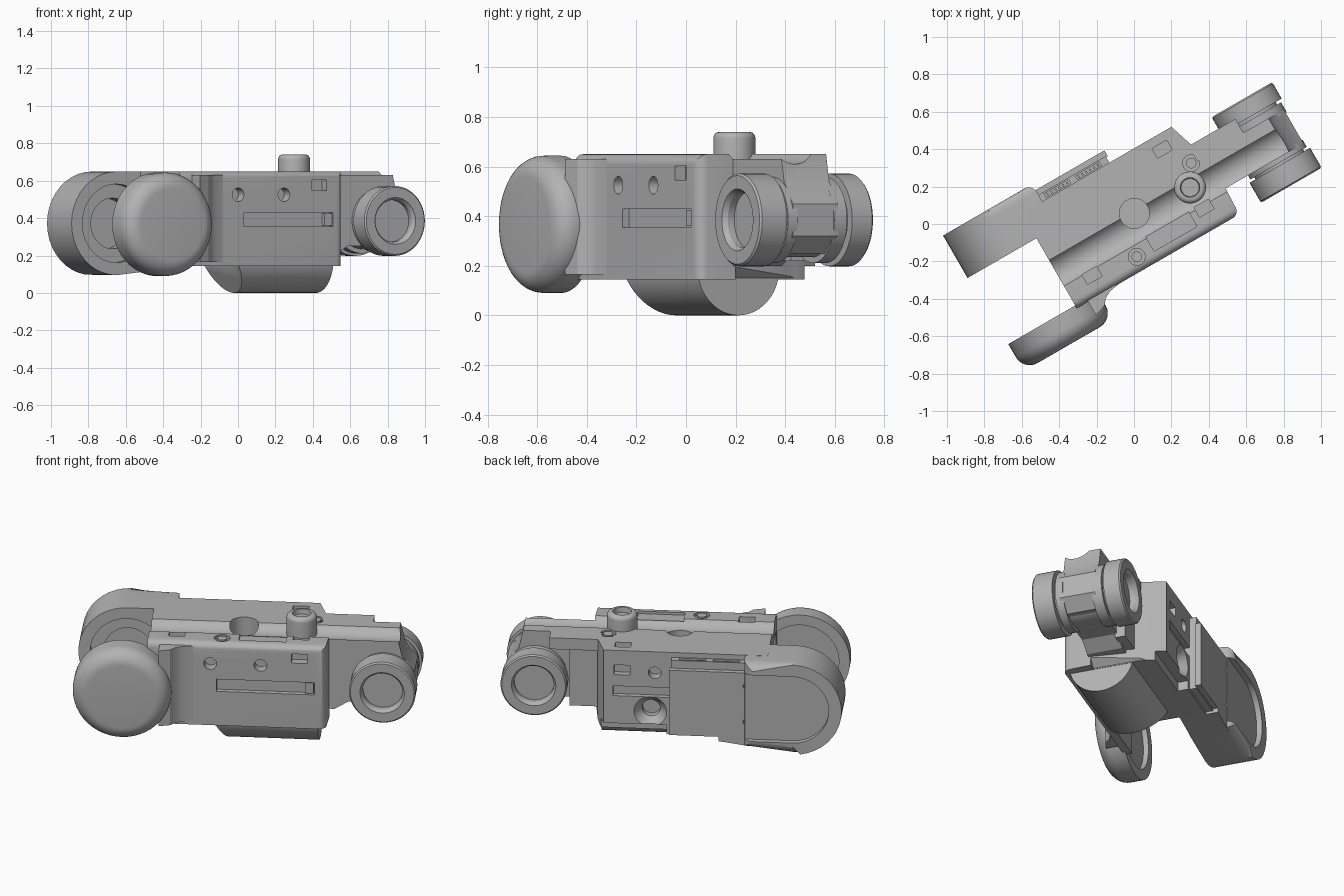
import bpy, bmesh, math
from mathutils import Matrix

cube = bpy.data.objects.get("Cube")
if cube:
    bpy.data.objects.remove(cube, do_unlink=True)

grey = bpy.data.materials.new("plain grey")
grey.use_nodes = True
colour = (0.45, 0.45, 0.45, 1)
grey.diffuse_color = colour
grey.node_tree.nodes["Principled BSDF"].inputs["Base Color"].default_value = colour

TOP, BASE = 0.65, 0.145
FRONT, BACK = -0.237, 0.35
POD_U, POD_Z, POD_R = -0.638, 0.372, 0.277
WHEEL_U, WHEEL_Z, WHEEL_R = 0.832, 0.385, 0.187
parts = []


def to_axis(axis, a, b, h):
    """Put profile coordinates a, b and height h along the chosen axis."""
    return {"x": (h, a, b), "y": (a, h, b), "z": (a, b, h)}[axis]


def finish(name, bm, cutter=False):
    bmesh.ops.recalc_face_normals(bm, faces=bm.faces[:])
    mesh = bpy.data.meshes.new(name)
    bm.to_mesh(mesh)
    bm.free()
    obj = bpy.data.objects.new(name, mesh)
    bpy.context.collection.objects.link(obj)
    if cutter:
        obj.hide_render = True
    else:
        mesh.materials.append(grey)
        parts.append(obj)
    return obj


def prism(name, points, low, high, axis, cutter=False, bevel=0, rule=None):
    """Extrude an outline, rounding the edges whose ends all obey the rule."""
    bm = bmesh.new()
    ends = [[bm.verts.new(to_axis(axis, a, b, h)) for a, b in points] for h in (low, high)]
    for ring in ends:
        bm.faces.new(ring)
    count = len(points)
    for i in range(count):
        j = (i + 1) % count
        bm.faces.new((ends[0][i], ends[0][j], ends[1][j], ends[1][i]))
    if bevel:
        edges = [e for e in bm.edges if all(rule(v.co) for v in e.verts)]
        bmesh.ops.bevel(bm, geom=edges, offset=bevel, segments=5, profile=0.5, affect="EDGES")
    return finish(name, bm, cutter)


def box(name, x, y, z, cutter=False):
    return prism(name, [(x[0], y[0]), (x[1], y[0]), (x[1], y[1]), (x[0], y[1])], *z, "z", cutter)


def turned(name, profile, a, b, axis, cutter=False, steps=48):
    """Revolve (radius, height) points about an axis through a, b."""
    bm = bmesh.new()
    rings = []
    for r, h in profile:
        if r == 0:
            rings.append([bm.verts.new(to_axis(axis, a, b, h))] * steps)
            continue
        angles = [math.tau * i / steps for i in range(steps)]
        rings.append([bm.verts.new(to_axis(axis, a + r * math.cos(t), b + r * math.sin(t), h)) for t in angles])
    for one, two in zip(rings, rings[1:]):
        for i in range(steps):
            j = (i + 1) % steps
            corners = list(dict.fromkeys((one[i], one[j], two[j], two[i])))
            bm.faces.new(corners)
    return finish(name, bm, cutter)


def disc(name, r, low, high, a, b, axis, cutter=False):
    return turned(name, [(0, low), (r, low), (r, high), (0, high)], a, b, axis, cutter)


def arc(a, b, r, start, end, steps=20):
    angles = [math.radians(start + (end - start) * i / steps) for i in range(steps + 1)]
    return [(a + r * math.cos(t), b + r * math.sin(t)) for t in angles]


def cut(obj, cutters):
    for c in cutters:
        mod = obj.modifiers.new("cut", "BOOLEAN")
        mod.operation, mod.solver, mod.object = "DIFFERENCE", "EXACT", c
    bpy.context.view_layer.update()
    graph = bpy.context.evaluated_depsgraph_get()
    mesh = bpy.data.meshes.new_from_object(obj.evaluated_get(graph))
    obj.modifiers.clear()
    obj.data = mesh
    for c in cutters:
        bpy.data.objects.remove(c, do_unlink=True)


def groove():
    return disc("groove_cutter", 0.1, -0.7, 1.2, -0.02, TOP + 0.06, "x", True)


def pocket(x, y, z):
    return box("pocket_cutter", x, y, z, True)


# Main body with a rounded front
body = prism("main_body", [(-0.49, FRONT), (0.513, FRONT), (0.52, -0.07), (0.478, 0.21), (0.433, BACK), (-0.49, BACK)],
             BASE, TOP, "z", bevel=0.04, rule=lambda c: c.y < FRONT + 0.01 and (c.x > -0.48 or c.z > TOP - 0.01))
cuts = [groove(), disc("well_cutter", 0.08, 0.4, 0.8, 0.03, 0.048, "z", True)]
# Square pockets and window in the top
for u, v in ((-0.332, -0.126), (0.367, -0.114), (0.33, 0.271)):
    cuts.append(pocket((u - 0.045, u + 0.045), (v - 0.03, v + 0.03), (TOP - 0.06, 0.8)))
cuts.append(pocket((0.02, 0.285), (-0.18, -0.09), (TOP - 0.015, 0.8)))
screws = [(-0.075, -0.159), (0.427, 0.129)]
for u, v in screws:
    cuts.append(disc("screw_cutter", 0.045, TOP - 0.02, 0.8, u, v, "z", True))
# Pockets, round holes and slot in the front
for u, z in ((-0.275, 0.51), (0.366, 0.575)):
    cuts.append(pocket((u - 0.045, u + 0.045), (-0.4, FRONT + 0.05), (z - 0.028, z + 0.028)))
for u in (-0.136, 0.147):
    cuts.append(disc("hole_cutter", 0.036, -0.4, FRONT + 0.06, u, 0.525, "y", True))
cuts.append(pocket((-0.1, 0.45), (-0.4, FRONT + 0.03), (0.355, 0.43)))
# Pocket, hole, slot, countersink and lower step in the back
cuts += [pocket((0.285, 0.375), (BACK - 0.04, 0.5), (0.5, 0.56)),
         disc("hole_cutter", 0.036, BACK - 0.06, 0.5, 0.145, 0.52, "y", True),
         pocket((0.05, 0.38), (BACK - 0.03, 0.5), (0.37, 0.43)),
         turned("sink_cutter", [(0, 0.26), (0.05, 0.26), (0.05, 0.3), (0.1, 0.36), (0, 0.36)], 0.17, 0.28, "y", True),
         pocket((0.08, 0.6), (0.29, 0.5), (0.1, 0.2))]
# Sloped lower edge under the arm, and the undercut between the pods
cuts.append(prism("slope_cutter", [(0.47, 0.1), (0.7, 0.1), (0.7, 0.2), (0.525, 0.2), (0.47, 0.15)], -0.07, 0.5, "y", True))
cuts.append(prism("undercut_cutter", [(-0.6, 0.1), (-0.2, 0.1), (-0.2, 0.15), (-0.46, 0.55), (-0.6, 0.55)],
                  -0.19, 0.197, "y", True))
cut(body, cuts)
for u, v in screws:
    disc("screw_head", 0.028, TOP - 0.03, TOP, u, v, "z")
box("slot_slider", (0.4, 0.445), (FRONT + 0.005, FRONT + 0.04), (0.36, 0.425))

# Control knob with a dished top
turned("top_knob", [(0, 0.6), (0.085, 0.6)] + arc(0.06, 0.715, 0.025, 0, 90, 6)
       + [(0.052, 0.74), (0.048, 0.71), (0, 0.71)], 0.357, 0.019, "z")

# Half-round drum under the body with one slanted end
drum = disc("bottom_drum", 0.19, -0.115, 0.467, -0.025, 0.19, "x")
cut(drum, [prism("slant_cutter", [(-0.2, BASE), (-0.115, BASE), (-0.03, -0.02), (-0.2, -0.02)], -0.4, 0.4, "y", True)])

# Front round pod and the fairing that joins it to the body
turned("front_pod", [(0, -0.386)] + arc(POD_R - 0.085, -0.301, 0.085, -90, 0, 8)
       + [(POD_R, -0.22), (0.215, -0.22), (0.215, -0.25), (0, -0.25)], POD_U + 0.012, POD_Z - 0.005, "y")
prism("pod_fairing", [(-0.42, -0.32), (-0.355, -0.3), (-0.33, -0.268), (-0.29, -0.247), (-0.23, FRONT), (-0.42, -0.2)],
      0.165, 0.63, "z")

# Back pod with round front recess and a shallow panel bed
back_pod = prism("back_pod", arc(POD_U, POD_Z, POD_R, 90, 270) + [(-0.364, 0.125), (-0.364, POD_Z + POD_R)],
                 0.195, 0.457, "y", bevel=0.05, rule=lambda c: c.y > 0.45 and c.x < -0.3)
bed = arc(POD_U, POD_Z, 0.205, 90, 270) + [(-0.2, POD_Z - 0.205), (-0.2, POD_Z + 0.205)]
cut(back_pod, [prism("bed_cutter", bed, 0.425, 0.6, "y", True),
               disc("recess_cutter", 0.21, 0.1, 0.235, POD_U, POD_Z, "y", True),
               disc("bore_cutter", 0.135, 0.1, 0.32, POD_U, POD_Z, "y", True)])
prism("pod_underside", [(-0.4, 0.12), (-0.22, BASE), (-0.22, 0.2), (-0.4, 0.2)], 0.197, 0.42, "y")

# Back panel, screw holes and the terminal strip behind it
panel = box("back_panel", (-0.4, 0.06), (0.385, 0.42), (POD_Z - 0.2, POD_Z + 0.2))
cut(panel, [disc("hole_cutter", 0.018, 0.4, 0.5, -0.375, z, "y", True) for z in (0.27, 0.49)])
strip = box("terminal_strip", (-0.38, 0.05), (BACK - 0.01, 0.39), (0.16, 0.62))
slots = (-0.26, -0.07)
cut(strip, [pocket((u - 0.075, u + 0.075), (0.357, 0.38), (0.59, 0.8)) for u in slots])
for u in slots:
    for i in range(6):
        p = u - 0.06 + i * 0.024
        box("terminal_pin", (p - 0.005, p + 0.005), (0.362, 0.374), (0.58, 0.61))

# Wheel arm
arm = prism("wheel_arm", [(0.47, TOP), (0.905, TOP), (0.93, 0.54), (1, 0.45), (1, 0.32), (0.93, 0.25),
                          (0.63, 0.25), (0.55, 0.2), (0.47, 0.2)], -0.08, 0.13, "y")
cut(arm, [groove()])
box("arm_shoulder", (0.46, 0.75), (0.12, 0.215), (0.58, TOP))
box("arm_side", (0.46, 0.64), (0.12, 0.18), (0.22, 0.6))

# Wheels, each with a hub recess, and their inner flanges
for name, outer, inner in (("front_wheel", -0.241, -0.118), ("back_wheel", 0.287, 0.186)):
    s = 1 if inner > outer else -1
    turned(name, [(0, inner), (WHEEL_R, inner), (WHEEL_R, outer + s * 0.008), (WHEEL_R - 0.008, outer),
                  (0.125, outer), (0.112, outer + s * 0.02), (0.112, outer + s * 0.05),
                  (0, outer + s * 0.05)], WHEEL_U, WHEEL_Z, "y")
disc("wheel_axle", 0.15, -0.14, 0.2, WHEEL_U, WHEEL_Z, "y")
for low, high in ((-0.105, -0.06), (0.11, 0.17)):
    disc("wheel_flange", 0.174, low, high, WHEEL_U, WHEEL_Z, "y")

# Turn the whole assembly and shade it
turn = Matrix.Rotation(math.radians(30), 4, "Z")
bpy.ops.object.select_all(action="DESELECT")
for obj in parts:
    obj.data.transform(turn)
    obj.select_set(True)
bpy.context.view_layer.objects.active = body
bpy.ops.object.shade_smooth_by_angle(angle=math.radians(30))
